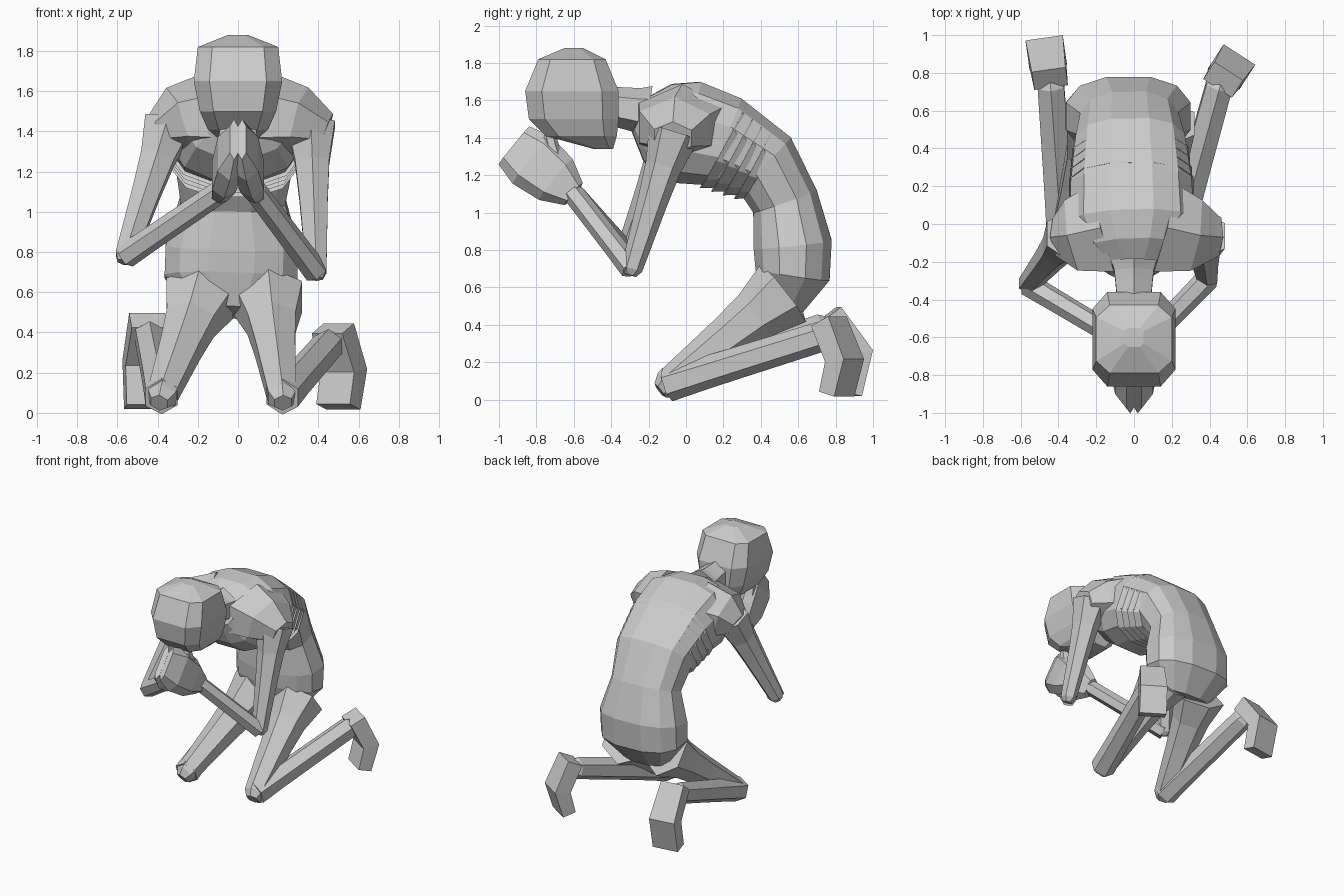
import bpy, bmesh, math
from mathutils import Vector

cube = bpy.data.objects.get("Cube")
if cube:
    bpy.data.objects.remove(cube, do_unlink=True)

RIGHTWARD = Vector((1, 0, 0))
BACKWARD = Vector((0, 1, 0))
UPWARD = Vector((0, 0, 1))

shade = 0.6
clay = bpy.data.materials.new("grey clay")
clay.use_nodes = True
clay.diffuse_color = (shade, shade, shade, 1)
clay.node_tree.nodes["Principled BSDF"].inputs["Base Color"].default_value = clay.diffuse_color


def ring_points(centre, across, through, width, depth, sides, power):
    """Superellipse section: power 1 is round, power 0 is a box."""
    fit = math.cos(math.pi / sides) ** power
    points = []
    for corner in range(sides):
        angle = math.tau * (corner + 0.5) / sides
        u, v = math.cos(angle), math.sin(angle)
        u = math.copysign(abs(u) ** power, u) / fit
        v = math.copysign(abs(v) ** power, v) / fit
        points.append(centre + across * width * u + through * depth * v)
    return points


def tube(name, rows, sides=6, power=1, across=RIGHTWARD, through=None):
    """Skin sections, each a centre, half width and half depth, and close the ends."""
    centres = [Vector(centre) for centre, width, depth in rows]
    last = len(rows) - 1
    bm = bmesh.new()
    rings = []
    for index, (centre, width, depth) in enumerate(rows):
        along = centres[min(index + 1, last)] - centres[max(index - 1, 0)]
        along.normalize()
        side = (across - along * across.dot(along)).normalized()
        facing = through or along.cross(side)
        points = ring_points(centres[index], side, facing, width, depth, sides, power)
        rings.append([bm.verts.new(point) for point in points])
    for lower, upper in zip(rings, rings[1:]):
        for corner in range(sides):
            after = (corner + 1) % sides
            bm.faces.new((lower[corner], lower[after], upper[after], upper[corner]))
    bm.faces.new(rings[0])
    bm.faces.new(rings[-1])
    bmesh.ops.recalc_face_normals(bm, faces=bm.faces)
    mesh = bpy.data.meshes.new(name)
    bm.to_mesh(mesh)
    bm.free()
    mesh.materials.append(clay)
    bpy.context.collection.objects.link(bpy.data.objects.new(name, mesh))


def bone(name, start, end, thick, thin):
    """Straight limb that tapers quickly, then slowly, with a blunt cap past its end."""
    rows = []
    for step in (0, 0.25, 0.5, 1):
        radius = thick + (thin - thick) * math.sqrt(step)
        rows.append((start.lerp(end, step), radius, radius))
    tip = end + (end - start).normalized() * thin * 0.7
    rows.append((tip, thin * 0.6, thin * 0.6))
    tube(name, rows)


# Curved trunk from neck to seat, drifting slightly to the right at the hips
spine = [(-.25, 1.52, .13, .1), (-.15, 1.48, .26, .22), (0, 1.43, .33, .28),
         (.2, 1.38, .32, .25), (.42, 1.26, .29, .2), (.53, 1.06, .26, .18),
         (.57, .83, .33, .21), (.57, .67, .33, .2), (.52, .5, .2, .11)]
trunk = []
for place, (y, z, width, depth) in enumerate(spine):
    trunk.append((Vector((-place / 200, y, z)), width, depth))
tube("torso", trunk, sides=12, power=0.8)

# Rib folds: overlapping collars between the chest and the waist
chest, waist = trunk[3], trunk[4]
for fold in range(4):
    rows = []
    for step, flare in ((fold / 4, 0.01), (fold / 4 + 0.3, -0.02)):
        centre = chest[0].lerp(waist[0], step) - UPWARD * 0.02
        width = chest[1] + (waist[1] - chest[1]) * step
        depth = chest[2] + (waist[2] - chest[2]) * step
        rows.append((centre, width + flare, depth + flare))
    tube("rib_fold", rows, sides=12, power=0.8)

# Bowed neck and boxy head
neck_base, skull_base = Vector((0, -.2, 1.54)), Vector((0, -.4, 1.57))
bone("neck", neck_base, skull_base, 0.12, 0.09)
skull = [(-.44, 1.34, .07, .05), (-.56, 1.41, .15, .19), (-.6, 1.5, .19, .24),
         (-.61, 1.65, .22, .25), (-.61, 1.82, .2, .18), (-.6, 1.88, .05, .05)]
tube("head", [((0, y, z), width, depth) for y, z, width, depth in skull],
     sides=8, power=0.5, through=BACKWARD)

# Limbs: joints shared by both sides are mirrored, the rest follow the pose
poses = [("right", -1, (-.56, -.32, .78), (-.38, -.1, .08), (-.44, .73, .38), 8, .2),
         ("left", 1, (.39, -.29, .7), (.22, -.1, .08), (.45, .73, .34), -33, .14)]
for side, sign, elbow, knee, ankle, turn, reach in poses:
    elbow, knee, ankle = Vector(elbow), Vector(knee), Vector(ankle)
    collar = Vector((sign * .15, -.02, 1.47))
    shoulder = Vector((sign * .31, -.06, 1.45))
    deltoid = Vector((sign * .42 + .02, -.07, 1.4))
    wrist = Vector((sign * .09, -.6, 1.1))
    fingertip = Vector((sign * .02, -.92, 1.36))
    hip = Vector((sign * .17 - .02, .52, .57))

    # Broad shoulder blade and arm
    tube(side + "_shoulder", [(collar, .24, .19), (shoulder, .19, .15), (deltoid, .1, .08)],
         across=BACKWARD)
    bone(side + "_upper_arm", shoulder.lerp(deltoid, 0.4), elbow, 0.12, 0.05)
    bone(side + "_forearm", elbow, wrist, 0.055, 0.05)

    # Praying hand and thumb
    palm = [(0, .04, .07), (.3, .06, .13), (.7, .06, .15), (1, .02, .12)]
    tube(side + "_hand", [(wrist.lerp(fingertip, step), width, depth)
                          for step, width, depth in palm], power=0.6)
    thumb_root = wrist.lerp(fingertip, 0.3) + UPWARD * 0.1
    thumb_tip = wrist.lerp(fingertip, 0.4) + UPWARD * 0.2
    bone(side + "_thumb", thumb_root, thumb_tip, 0.04, 0.03)

    # Folded leg
    bone(side + "_thigh", hip, knee, 0.17, 0.07)
    bone(side + "_shin", knee, ankle, 0.08, 0.07)

    # Foot dropping from the heel to the bent toes, turned with the leg
    angle = math.radians(turn)
    heading = Vector((-math.sin(angle), math.cos(angle), 0))
    heel = ankle + heading * 0.04 + UPWARD * 0.08
    ball = ankle + heading * reach - UPWARD * 0.13
    toe = ankle + heading * (reach - 0.05)
    toe.z = 0.03
    tube(side + "_foot", [(heel, .09, .06), (ball, .1, .06), (toe, .1, .05)],
         sides=4, power=0, across=heading.cross(UPWARD))
